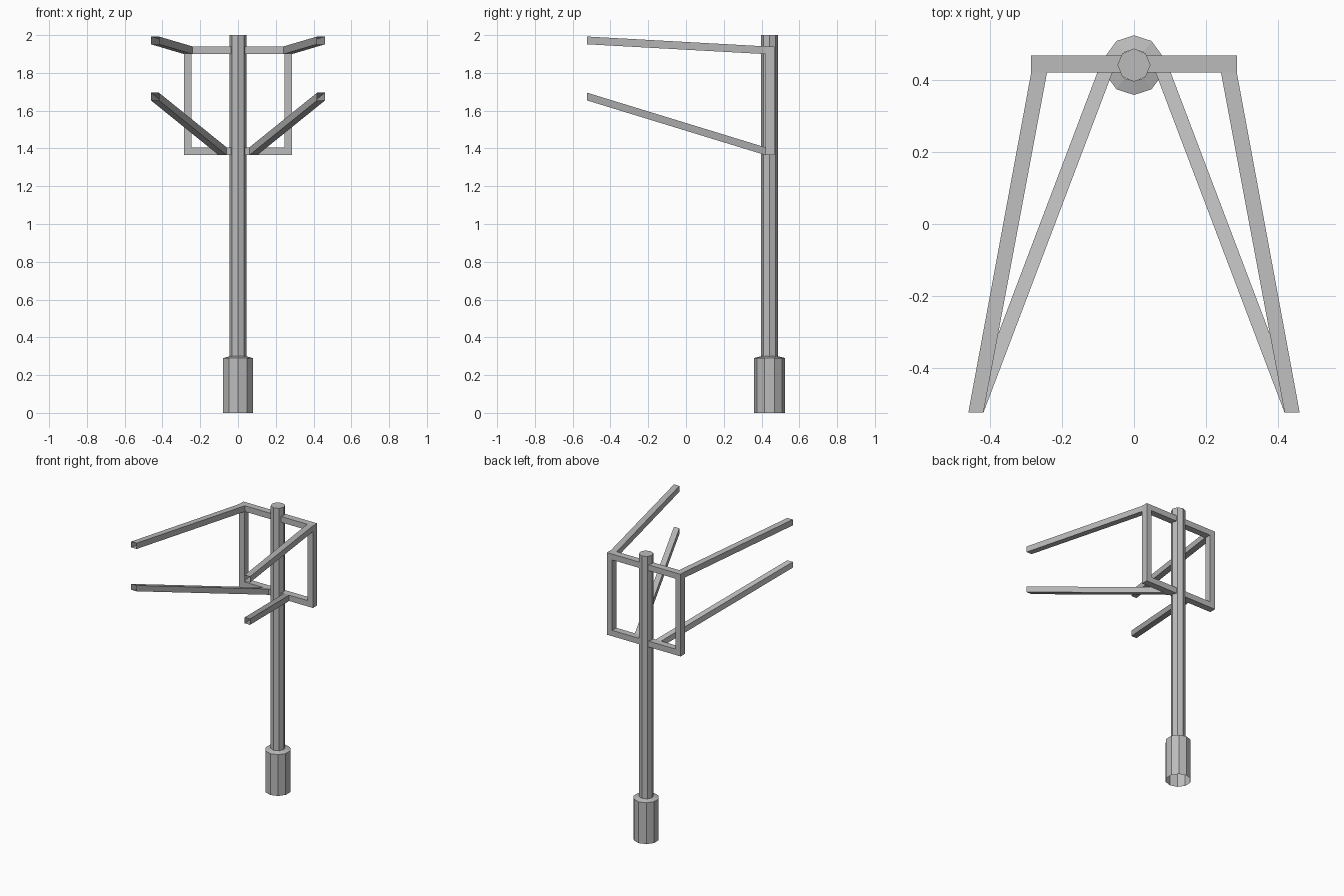
import bpy, bmesh, math

cube = bpy.data.objects.get("Cube")
if cube:
    bpy.data.objects.remove(cube, do_unlink=True)

# single grey metal
metal = bpy.data.materials.new("grey_metal")
metal.use_nodes = True
GREY = (0.5, 0.5, 0.5, 1.0)
metal.diffuse_color = GREY
metal.node_tree.nodes["Principled BSDF"].inputs["Base Color"].default_value = GREY

AXIS_Y = 0.442     # pole axis
BAR_Y = 0.445      # frame centre line
BAR_D = 0.047      # frame depth
BAR = 0.041        # bar thickness


def loft(name, rings, cap_start=True, cap_end=True):
    """Skin a list of equal-sized point rings into a tube."""
    bm = bmesh.new()
    loops = [[bm.verts.new(p) for p in ring] for ring in rings]
    n = len(loops[0])
    for a, b in zip(loops, loops[1:]):
        for i in range(n):
            j = (i + 1) % n
            bm.faces.new((a[i], a[j], b[j], b[i]))
    if cap_start:
        bm.faces.new(loops[0][::-1])
    if cap_end:
        bm.faces.new(loops[-1])
    mesh = bpy.data.meshes.new(name)
    bm.to_mesh(mesh)
    bm.free()
    mesh.materials.append(metal)
    obj = bpy.data.objects.new(name, mesh)
    bpy.context.collection.objects.link(obj)
    return obj


def circle(r, z, sides, turn=0.0):
    angles = [turn + math.tau * i / sides for i in range(sides)]
    return [(r * math.cos(a), AXIS_Y + r * math.sin(a), z) for a in angles]


def rect_x(x, y, z, d, h):
    """Rectangle facing +x."""
    return [(x, y + sy * d / 2, z + sz * h / 2)
            for sy, sz in ((-1, -1), (1, -1), (1, 1), (-1, 1))]


def rect_z(x, y, z, w, d):
    """Rectangle facing +z."""
    return [(x + sx * w / 2, y + sy * d / 2, z)
            for sx, sy in ((-1, -1), (1, -1), (1, 1), (-1, 1))]


def rect_front(x, y, z, w, h):
    """Rectangle facing -y."""
    return [(x + sx * w / 2, y, z + sz * h / 2)
            for sx, sz in ((-1, -1), (1, -1), (1, 1), (-1, 1))]


# pole and its open-bottomed sleeve
loft("pole", [circle(0.046, 0.29, 8), circle(0.046, 2.0, 8)], cap_start=False)
loft("base_sleeve",
     [circle(0.083, 0.0, 10, math.pi / 2),
      circle(0.083, 0.29, 10, math.pi / 2),
      circle(0.045, 0.30, 10, math.pi / 2)],
     cap_start=False, cap_end=False)

# rectangular frame through the pole
TOP_Z, LOW_Z, HALF = 1.92, 1.385, 0.286
for name, z in (("top_rail", TOP_Z), ("bottom_rail", LOW_Z)):
    loft(name, [rect_x(-HALF, BAR_Y, z, BAR_D, BAR),
                rect_x(HALF, BAR_Y, z, BAR_D, BAR)])

FRONT_Y = BAR_Y - BAR_D / 2
for side, label in ((1, "left"), (-1, "right")):
    # frame uprights
    x = side * (HALF - BAR / 2)
    loft(label + "_upright",
         [rect_z(x, BAR_Y, LOW_Z + BAR / 2, BAR, BAR_D),
          rect_z(x, BAR_Y, TOP_Z - BAR / 2, BAR, BAR_D)], False, False)
    # splayed hollow arms reaching forward
    loft(label + "_upper_arm",
         [rect_front(side * 0.264, FRONT_Y, TOP_Z, 0.044, BAR),
          rect_front(side * 0.44, -0.525, 1.972, 0.042, BAR)], False, False)
    loft(label + "_lower_arm",
         [rect_front(side * 0.081, FRONT_Y, LOW_Z, 0.042, BAR),
          rect_front(side * 0.44, -0.525, 1.675, 0.042, BAR)], False, False)
